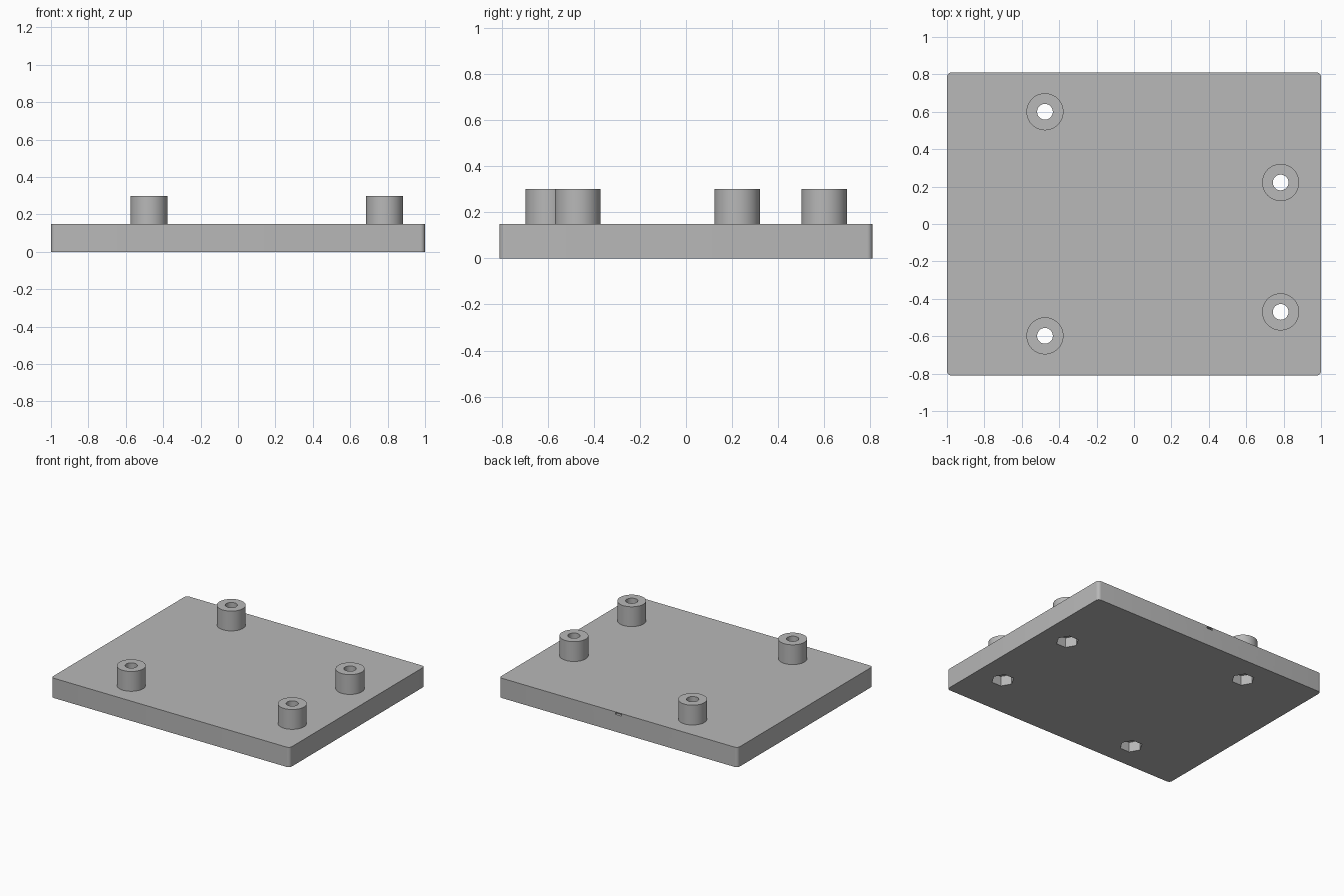
import bpy
import bmesh
import math
from mathutils import Matrix, Vector

if "Cube" in bpy.data.objects:
    bpy.data.objects.remove(bpy.data.objects["Cube"], do_unlink=True)

LENGTH, WIDTH, THICK = 2.0, 1.62, 0.15
BOSS_TOP, BOSS_R, HOLE_R = 0.30, 0.099, 0.042
NUT_R, NUT_DEPTH = 0.079, 0.075
SEGMENTS = 64
MOUNTS = {
    "back_left": (0.784, 0.222),
    "front_left": (0.784, -0.47),
    "back_right": (-0.476, 0.60),
    "front_right": (-0.476, -0.598),
}

grey = bpy.data.materials.new("plain_grey")
grey.use_nodes = True
grey.diffuse_color = (0.48, 0.48, 0.48, 1)
grey.node_tree.nodes["Principled BSDF"].inputs["Base Color"].default_value = grey.diffuse_color


def make_object(name, bm):
    bmesh.ops.recalc_face_normals(bm, faces=bm.faces)
    mesh = bpy.data.meshes.new(name)
    bm.to_mesh(mesh)
    bm.free()
    mesh.materials.append(grey)
    obj = bpy.data.objects.new(name, mesh)
    bpy.context.collection.objects.link(obj)
    return obj


def activate(obj):
    bpy.ops.object.select_all(action="DESELECT")
    obj.select_set(True)
    bpy.context.view_layer.objects.active = obj


def box(size, centre):
    bm = bmesh.new()
    place = Matrix.Translation(centre) @ Matrix.Diagonal((*size, 1))
    bmesh.ops.create_cube(bm, size=1, matrix=place)
    return bm


def prism(radius, sides, x, y, bottom, top):
    bm = bmesh.new()
    ring = [bm.verts.new((x + radius * math.cos(i * math.tau / sides),
                          y + radius * math.sin(i * math.tau / sides), bottom))
            for i in range(sides)]
    base = bm.faces.new(ring)
    lifted = bmesh.ops.extrude_face_region(bm, geom=[base], use_keep_orig=True)
    moved = [v for v in lifted["geom"] if isinstance(v, bmesh.types.BMVert)]
    bmesh.ops.translate(bm, verts=moved, vec=Vector((0, 0, top - bottom)))
    return bm


def cut(target, bm):
    cutter = make_object("cutter", bm)
    cutter.hide_render = True
    mod = target.modifiers.new("cut", "BOOLEAN")
    mod.operation = "DIFFERENCE"
    mod.solver = "EXACT"
    mod.object = cutter
    activate(target)
    bpy.ops.object.modifier_apply(modifier=mod.name)
    bpy.data.objects.remove(cutter, do_unlink=True)


def smooth(obj):
    activate(obj)
    bpy.ops.object.shade_smooth_by_angle(angle=math.radians(30))


# Base plate with rounded vertical corners
bm = box((LENGTH, WIDTH, THICK), (0, 0, THICK / 2))
corners = [e for e in bm.edges if abs(e.verts[0].co.z - e.verts[1].co.z) > 0.1]
bmesh.ops.bevel(bm, geom=corners, offset=0.025, segments=6, profile=0.5, affect="EDGES")
plate = make_object("base_plate", bm)

# Screw holes through the plate, with hexagonal nut pockets underneath
for x, y in MOUNTS.values():
    cut(plate, prism(HOLE_R, SEGMENTS, x, y, -0.1, THICK + 0.1))
    cut(plate, prism(NUT_R, 6, x, y, -0.1, NUT_DEPTH))

# Small slot in the middle of the back edge
cut(plate, box((0.05, 0.04, 0.014), (0, WIDTH / 2, THICK - 0.012)))
smooth(plate)

# Hollow round standoffs
for name, (x, y) in MOUNTS.items():
    bm = bmesh.new()
    profile = [(HOLE_R, THICK), (HOLE_R, BOSS_TOP), (BOSS_R, BOSS_TOP), (BOSS_R, THICK)]
    verts = [bm.verts.new((x + r, y, z)) for r, z in profile]
    edges = [bm.edges.new(pair) for pair in zip(verts, verts[1:])]
    bmesh.ops.spin(bm, geom=verts + edges, cent=(x, y, 0), axis=(0, 0, 1),
                   angle=math.tau, steps=SEGMENTS)
    bmesh.ops.remove_doubles(bm, verts=bm.verts, dist=0.0005)
    smooth(make_object(name + "_standoff", bm))
    # Open tube normals face outward from the material
    mesh = bpy.data.objects[name + "_standoff"].data
    top = next(p for p in mesh.polygons if abs(p.normal.z) > 0.9)
    if top.normal.z < 0:
        mesh.flip_normals()
